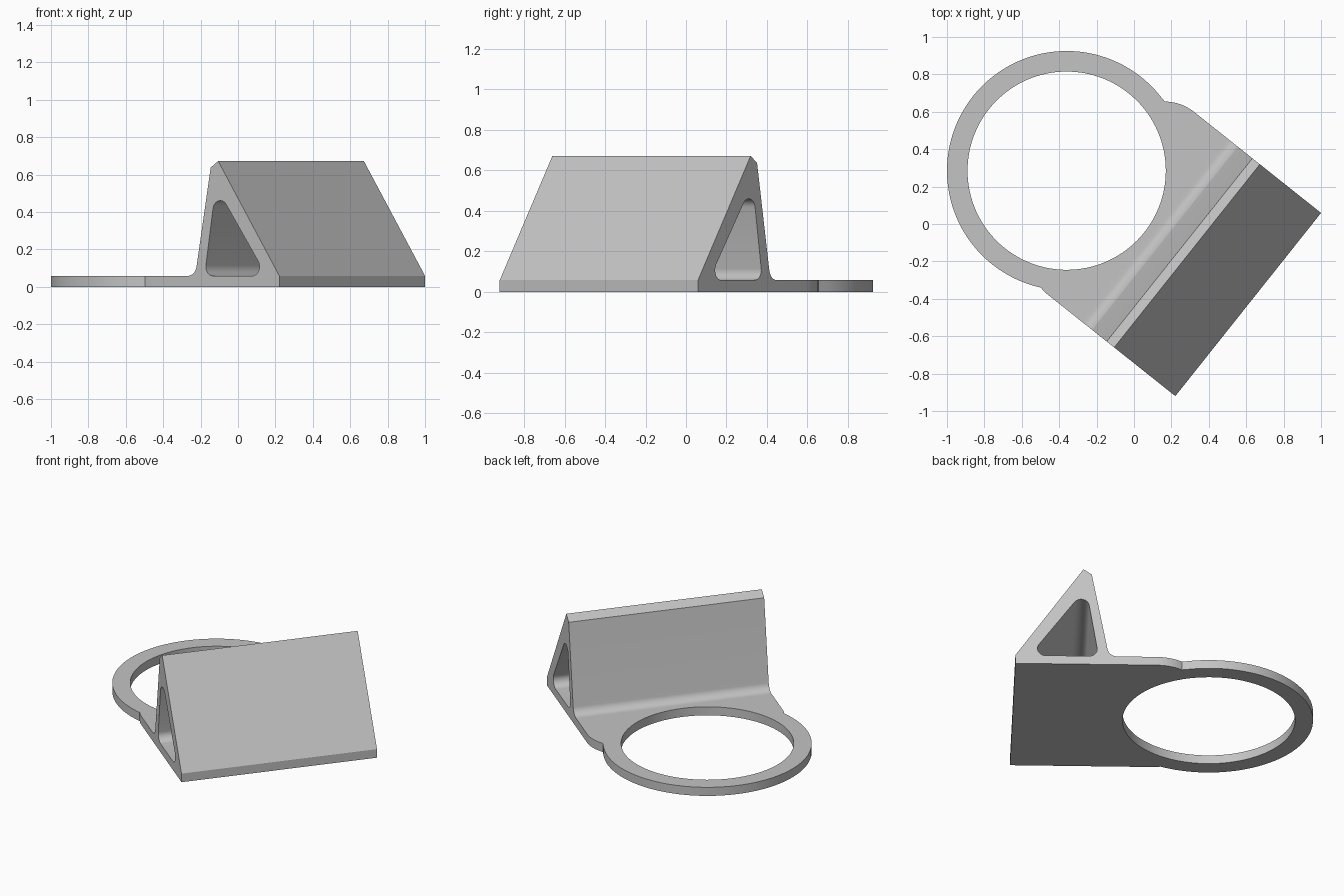
import bpy, bmesh
from math import radians, cos, sin, tan
from mathutils import Vector, Matrix

if "Cube" in bpy.data.objects:
    bpy.data.objects.remove(bpy.data.objects["Cube"])

# Main sizes: u runs from the ring centre to the outer edge, v along the wedge
RING_R, HOLE_R, THICK = 0.64, 0.53, 0.058
V0, V1 = -0.5815, 0.67
U_JOIN, U_END = 0.56, 1.205
CORNER_R, CORNER_U = 0.25, 0.336


def arc(cx, cy, r, a0, a1, n):
    steps = [radians(a0 + (a1 - a0) * i / n) for i in range(n + 1)]
    return [(cx + r * cos(a), cy + r * sin(a)) for a in steps]


def rounded(corners, n=10):
    """Polygon from (x, y, radius) corners, with round corners."""
    out = []
    for i, (x, y, r) in enumerate(corners):
        p = Vector((x, y))
        if r == 0:
            out.append((x, y))
            continue
        a = (Vector(corners[i - 1][:2]) - p).normalized()
        b = (Vector(corners[(i + 1) % len(corners)][:2]) - p).normalized()
        half = a.angle(b) / 2
        centre = p + (a + b).normalized() * (r / sin(half))
        start = p + a * (r / tan(half)) - centre
        end = p + b * (r / tan(half)) - centre
        turn = start.angle(end)
        for k in range(n + 1):
            t = k / n
            q = (start * sin((1 - t) * turn) + end * sin(t * turn)) / sin(turn)
            out.append(tuple(centre + q))
    return out


def prism(bm, loops, place, offset):
    """Fill outlines (first outer, then holes) and extrude them."""
    edges = []
    for loop in loops:
        vs = [bm.verts.new(place(*p)) for p in loop]
        edges += [bm.edges.new((vs[i - 1], vs[i])) for i in range(len(vs))]
    res = bmesh.ops.triangle_fill(bm, use_beauty=True, edges=edges)
    faces = [f for f in res["geom"] if isinstance(f, bmesh.types.BMFace)]
    res = bmesh.ops.extrude_face_region(bm, geom=faces, use_keep_orig=True)
    moved = [g for g in res["geom"] if isinstance(g, bmesh.types.BMVert)]
    bmesh.ops.translate(bm, verts=moved, vec=offset)


bm = bmesh.new()

# Ring and flat plate with rounded shoulders
plate = [(U_JOIN, V0), (U_JOIN, V1)]
plate += arc(CORNER_U, V1 - CORNER_R, CORNER_R, 90, 128.3, 8)
plate += arc(0, 0, RING_R, 73.6, 296, 80)[1:-1]
plate += arc(CORNER_U, V0 + CORNER_R, CORNER_R, 257.2, 270, 4)
ring_hole = arc(0, 0, HOLE_R, 0, 360, 128)[:-1]
prism(bm, [plate, ring_hole], lambda u, v: (u, v, 0), (0, 0, THICK))

# Wedge with a chamfered ridge and a rounded triangular tunnel
wedge = rounded([
    (U_JOIN, 0, 0), (U_END, 0, 0), (U_END, THICK, 0),
    (0.787, 0.672, 0), (0.736, 0.637, 0), (0.63, THICK, 0.06),
    (U_JOIN, THICK, 0)])
tunnel = rounded([(0.694, THICK, 0.05), (1.117, THICK, 0.05), (0.771, 0.538, 0.05)])
prism(bm, [wedge, tunnel], lambda u, z: (u, V0, z), (0, V1 - V0, 0))

# Weld the two parts and drop the wall between them
bmesh.ops.remove_doubles(bm, verts=bm.verts[:], dist=0.0001)
inner = [f for f in bm.faces if all(abs(v.co.x - U_JOIN) < 0.001 for v in f.verts)]
bmesh.ops.delete(bm, geom=inner, context="FACES_ONLY")
bmesh.ops.recalc_face_normals(bm, faces=bm.faces[:])
bm.transform(Matrix.Translation((-0.36, 0.285, 0)) @ Matrix.Rotation(radians(-38.5), 4, "Z"))

mesh = bpy.data.meshes.new("ring_bracket")
bm.to_mesh(mesh)
bm.free()
bracket = bpy.data.objects.new("ring_bracket", mesh)
bpy.context.collection.objects.link(bracket)

# Plain grey material
grey = bpy.data.materials.new("light_grey")
grey.use_nodes = True
colour = (0.55, 0.55, 0.55, 1)
grey.diffuse_color = colour
grey.node_tree.nodes["Principled BSDF"].inputs["Base Color"].default_value = colour
mesh.materials.append(grey)

bpy.ops.object.select_all(action="DESELECT")
bracket.select_set(True)
bpy.context.view_layer.objects.active = bracket
bpy.ops.object.shade_smooth_by_angle(angle=radians(25))
